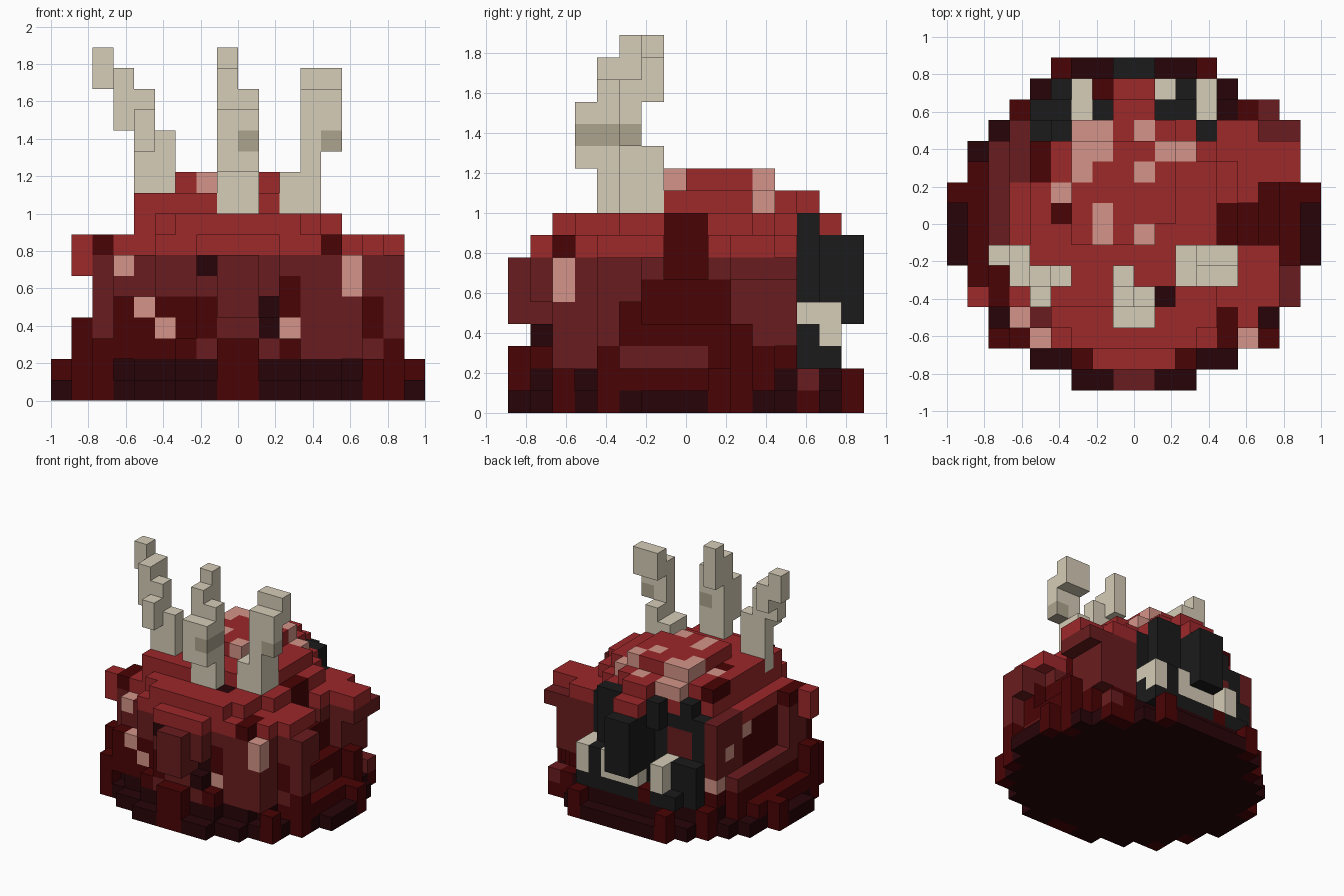
import bpy
import bmesh
from mathutils import Vector

CELL = 1 / 9
COLOURS = {
    "light_red": (157, 40, 42),
    "mid_red": (105, 28, 30),
    "dark_red": (73, 3, 5),
    "deep_maroon": (39, 4, 8),
    "pink": (212, 148, 136),
    "bone": (214, 205, 184),
    "dark_bone": (174, 164, 143),
    "black": (27, 27, 27),
}
cells = {}  # (x, y, z) -> (part, colour)

default = bpy.data.objects.get("Cube")
if default:
    bpy.data.objects.remove(default, do_unlink=True)


def linear(value):
    value /= 255
    return value / 12.92 if value <= 0.04045 else ((value + 0.055) / 1.055) ** 2.4


def make_material(name, rgb):
    mat = bpy.data.materials.new(name)
    mat.use_nodes = True
    colour = tuple(linear(c) for c in rgb) + (1,)
    mat.diffuse_color = colour
    mat.node_tree.nodes["Principled BSDF"].inputs["Base Color"].default_value = colour
    return mat


def span(limits):
    if isinstance(limits, int):
        return (limits,)
    return range(limits[0], limits[1] + 1)


def block(xs, ys, zs):
    return [(x, y, z) for x in span(xs) for y in span(ys) for z in span(zs)]


def fill(part, colour, xs, ys, zs):
    for cell in block(xs, ys, zs):
        cells[cell] = (part, colour)


def carve(xs, ys, zs):
    for cell in block(xs, ys, zs):
        cells.pop(cell, None)


def paint(colour, xs, ys, zs):
    for cell in block(xs, ys, zs):
        if cell in cells:
            cells[cell] = (cells[cell][0], colour)


def paint_top(colour, xs, ys):
    for x, y, _ in block(xs, ys, 0):
        heights = [c[2] for c in cells if c[0] == x and c[1] == y]
        if heights:
            paint(colour, x, y, max(heights))


def disc(part, colour, centre, radii, zs, power=2.0):
    for x, y, z in block((-9, 8), (-8, 7), zs):
        u = abs(x + 0.5 - centre[0]) / radii[0]
        v = abs(y + 0.5 - centre[1]) / radii[1]
        if u ** power + v ** power <= 1:
            cells[x, y, z] = (part, colour)


# Round foot and the stepped dome above it
middle = (0, 0)
disc("rim", "deep_maroon", middle, (8.9, 8.1), 0)
disc("rim", "deep_maroon", middle, (8.1, 7.2), 1)
carve(-7, 5, (0, 1))
for side in ((-9, -7), (6, 8)):
    paint("dark_red", side, (-8, 7), 1)
disc("body", "dark_red", middle, (7.4, 6.8), 2, 2.4)
disc("body", "mid_red", middle, (7.2, 6.6), (3, 6), 2.6)
disc("body", "light_red", middle, (7.0, 6.6), 7, 2.6)
disc("body", "light_red", (-0.3, 0), (5.1, 6.3), 8, 2.4)
disc("body", "light_red", (-0.7, 0.7), (4.6, 5.0), 9)
disc("body", "light_red", (-0.5, 1.5), (2.7, 2.7), 10, 3.0)
carve((1, 3), -4, 9)
carve(1, -1, 10)

# Hollows at both sides, between the lobes
carve((6, 7), (-2, 1), (4, 7))
carve((-8, -7), (-2, 1), (4, 7))
carve(-7, (2, 4), (4, 7))
carve(5, (-1, 0), (6, 8))
carve((-6, -5), (-6, -5), 7)
carve(-5, -6, (5, 6))
paint("mid_red", (2, 7), (-4, 0), 2)
paint("dark_red", (4, 6), (-1, 0), (4, 8))
paint("dark_red", (5, 6), (-4, 1), (3, 4))
paint("dark_red", (5, 6), (-3, 1), 5)
paint("dark_red", (-7, -6), (-3, 1), (4, 6))
paint("mid_red", -6, (2, 4), 7)

# Lobes bulging from the body
fill("body", "mid_red", (5, 7), (2, 4), 6)
fill("body", "mid_red", (5, 6), (3, 4), (3, 5))
fill("body", "light_red", (5, 7), (2, 3), 7)
fill("body", "mid_red", 7, -4, (3, 6))
fill("body", "mid_red", 7, -3, (5, 6))
fill("body", "light_red", (5, 6), (-4, -2), 7)
fill("body", "light_red", (-8, -6), -4, (6, 7))
fill("body", "mid_red", -7, (-4, -3), (3, 6))
fill("body", "mid_red", (3, 5), (-6, -5), (2, 6))
fill("body", "light_red", (2, 4), (-6, -5), 7)
fill("body", "dark_red", (-6, -4), -6, (2, 4))
fill("body", "mid_red", (-2, 1), -7, (2, 6))
fill("body", "light_red", (-1, 1), -7, 7)
fill("body", "mid_red", (-1, 0), -8, (4, 6))

# Pillars rising from the foot
for xs, ys, top in (((-1, 0), -8, 2), (-7, -6, 2), (6, -6, 1), (-9, 1, 1), (8, 1, 1),
                    (-8, -4, 3), (7, -4, 2), (7, 2, 3), (3, 7, 1), (-4, 7, 1), (-6, 5, 1),
                    (5, 5, 1), (6, 5, 0)):
    fill("pillars", "dark_red", xs, ys, (0, top))
fill("pillars", "mid_red", 6, 5, 1)

# Blotches on the front and on the back of the dome
paint("dark_red", (-5, -2), (-7, -4), (3, 4))
paint("dark_red", 2, (-7, -5), (4, 5))
carve(1, -7, 4)
paint("deep_maroon", 1, (-7, -5), (3, 4))
paint("deep_maroon", -2, (-7, -5), 6)
paint("dark_red", -7, (-5, -3), 7)
paint("dark_red", 4, (-6, -5), 7)
paint_top("dark_red", -5, (2, 4))
paint_top("dark_red", -4, 0)
paint_top("deep_maroon", 1, -4)

# Pink warts
for x, y, z in ((-6, -5, 6), (-5, -6, 4), (-4, -6, 3), (2, -6, 3), (5, -6, 5), (5, -6, 6),
                (-6, 4, 3), (-6, 3, 5), (-6, 1, 6)):
    fill("warts", "pink", x, y, z)
for xs, ys in ((-3, (2, 4)), (-2, (3, 4)), (-4, 1), (-2, (-1, 0)),
               (0, 2), (0, 4), (0, -1), ((1, 2), 3)):
    paint_top("pink", xs, ys)

# Black mouth at the back with lower teeth
carve((-5, 6), (5, 7), (2, 8))
carve((3, 4), 4, 8)
carve(-4, 4, 9)
carve(-2, 5, 9)
fill("mouth", "black", (-4, 3), 4, (2, 7))
fill("mouth", "black", -4, 4, 8)
paint("black", -5, 4, (4, 7))
fill("mouth", "mid_red", (-4, -3), 4, (5, 6))
fill("mouth", "black", (-4, 3), (5, 6), 2)
fill("mouth", "black", -5, 5, (2, 4))
fill("mouth", "black", -4, 5, (3, 4))
fill("mouth", "black", -2, 5, (7, 8))
fill("mouth", "dark_red", -2, 6, 2)
fill("mouth", "black", (1, 2), 5, (3, 8))
fill("mouth", "black", 3, 5, 3)
fill("mouth", "black", 2, 6, (3, 4))
fill("mouth", "black", (-1, 0), (5, 6), (3, 7))
fill("mouth", "black", (-1, 0), 7, (4, 7))
fill("body", "light_red", (-1, 0), (5, 6), 8)
fill("teeth", "bone", -3, (5, 6), (3, 4))
fill("teeth", "bone", (-1, 0), 6, 3)
fill("teeth", "bone", 1, 6, (3, 4))
fill("teeth", "bone", 3, 6, (3, 4))
fill("teeth", "bone", 3, 5, 4)

# Crooked horns
horns = {
    "right_horn": (((-5, -4), -3, (9, 12)), (-5, -4, (12, 13)), (-5, -3, (13, 14)),
                   (-6, -3, (13, 15)), (-6, -2, (14, 15)), (-7, -2, (15, 16))),
    "middle_horn": (((-1, 0), -4, (9, 14)), ((-1, 0), -5, (11, 13)),
                    (-1, -4, 15), (-1, -3, (14, 16))),
    "left_horn": (((2, 3), (-3, -2), (9, 10)), (3, (-3, -2), 11), (3, -3, (12, 14)),
                  (4, -3, (12, 14)), ((3, 4), -2, (14, 15))),
}
for horn, pieces in horns.items():
    for piece in pieces:
        fill(horn, "bone", *piece)
fill("body", "light_red", (-5, -4), -4, 9)
paint("dark_bone", 0, (-5, -4), 12)
paint("dark_bone", 4, -3, 12)

# Turn the cells of each part into a mesh of exposed faces
materials = {name: make_material(name, rgb) for name, rgb in COLOURS.items()}
AXES = [Vector(a) for a in ((1, 0, 0), (0, 1, 0), (0, 0, 1))]


def build(part):
    mesh = bpy.data.meshes.new(part)
    used = sorted({c for p, c in cells.values() if p == part})
    for name in used:
        mesh.materials.append(materials[name])
    bm = bmesh.new()
    for cell in [c for c in cells if cells[c][0] == part]:
        centre = Vector(cell) + Vector((0.5, 0.5, 0.5))
        for i, axis in enumerate(AXES):
            for sign in (-1, 1):
                normal = axis * sign
                if tuple(int(c) for c in Vector(cell) + normal) in cells:
                    continue
                u, v = AXES[(i + 1) % 3] / 2, AXES[(i + 2) % 3] / 2 * sign
                mid = centre + normal / 2
                corners = (mid - u - v, mid + u - v, mid + u + v, mid - u + v)
                face = bm.faces.new([bm.verts.new(p * CELL) for p in corners])
                face.material_index = used.index(cells[cell][1])
    bmesh.ops.remove_doubles(bm, verts=bm.verts[:], dist=CELL / 100)
    bm.to_mesh(mesh)
    bm.free()
    bpy.context.collection.objects.link(bpy.data.objects.new(part, mesh))


for part in sorted({p for p, _ in cells.values()}):
    build(part)
